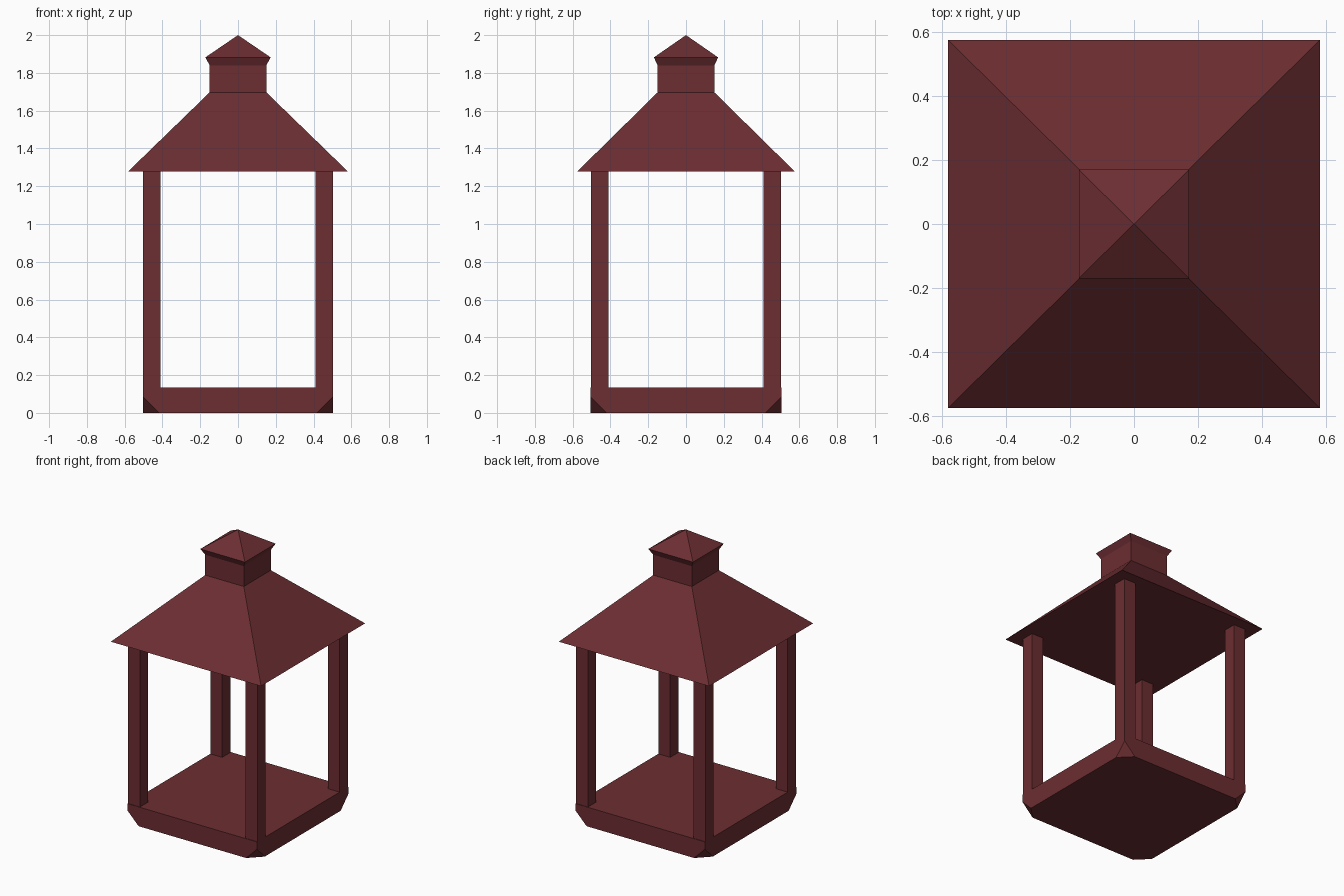
import bpy, bmesh

if "Cube" in bpy.data.objects:
    bpy.data.objects.remove(bpy.data.objects["Cube"])

mat = bpy.data.materials.new("dark_red_paint")
mat.diffuse_color = (0.15, 0.027, 0.032, 1)
mat.use_nodes = True
mat.node_tree.nodes["Principled BSDF"].inputs["Base Color"].default_value = mat.diffuse_color


def finish(bm, name):
    bmesh.ops.recalc_face_normals(bm, faces=bm.faces)
    me = bpy.data.meshes.new(name)
    bm.to_mesh(me)
    bm.free()
    me.materials.append(mat)
    ob = bpy.data.objects.new(name, me)
    bpy.context.collection.objects.link(ob)
    return ob


def square_stack(levels, cx=0, cy=0):
    """Closed solid through rectangular sections (half_x, half_y, z); zero half size is a tip."""
    bm = bmesh.new()
    rings = []
    for hx, hy, z in levels:
        corners = [(-1, -1), (1, -1), (1, 1), (-1, 1)] if hx else [(0, 0)]
        rings.append([bm.verts.new((cx + sx * hx, cy + sy * hy, z)) for sx, sy in corners])
    for a, b in zip(rings, rings[1:]):
        for i in range(4):
            j = (i + 1) % 4
            if len(b) == 1:
                bm.faces.new((a[i], a[j], b[0]))
            else:
                bm.faces.new((a[i], a[j], b[j], b[i]))
    for ring in (rings[0], rings[-1]):
        if len(ring) == 4:
            bm.faces.new(ring)
    return bm


# Base tray with its four bottom corners clipped
base = square_stack([(0.502, 0.506, 0), (0.502, 0.506, 0.135)])
bmesh.ops.bevel(base, geom=[v for v in base.verts if v.co.z < 0.01],
                offset=0.085, segments=1, affect='VERTICES')
finish(base, "base")

# Four corner posts
for sx, side in ((-1, "left"), (1, "right")):
    for sy, end in ((-1, "front"), (1, "back")):
        post = square_stack([(0.046, 0.046, 0.13), (0.046, 0.046, 1.277)],
                            sx * 0.456, sy * 0.456)
        finish(post, f"post_{end}_{side}")

# Sloped roof
finish(square_stack([(0.583, 0.577, 1.277), (0.15, 0.15, 1.697)]), "roof")

# Chimney with flared pyramid cap
finish(square_stack([(0.15, 0.15, 1.697), (0.15, 0.15, 1.84)]), "chimney")
finish(square_stack([(0.15, 0.15, 1.84), (0.173, 0.17, 1.882), (0, 0, 2.0)]), "chimney_cap")
